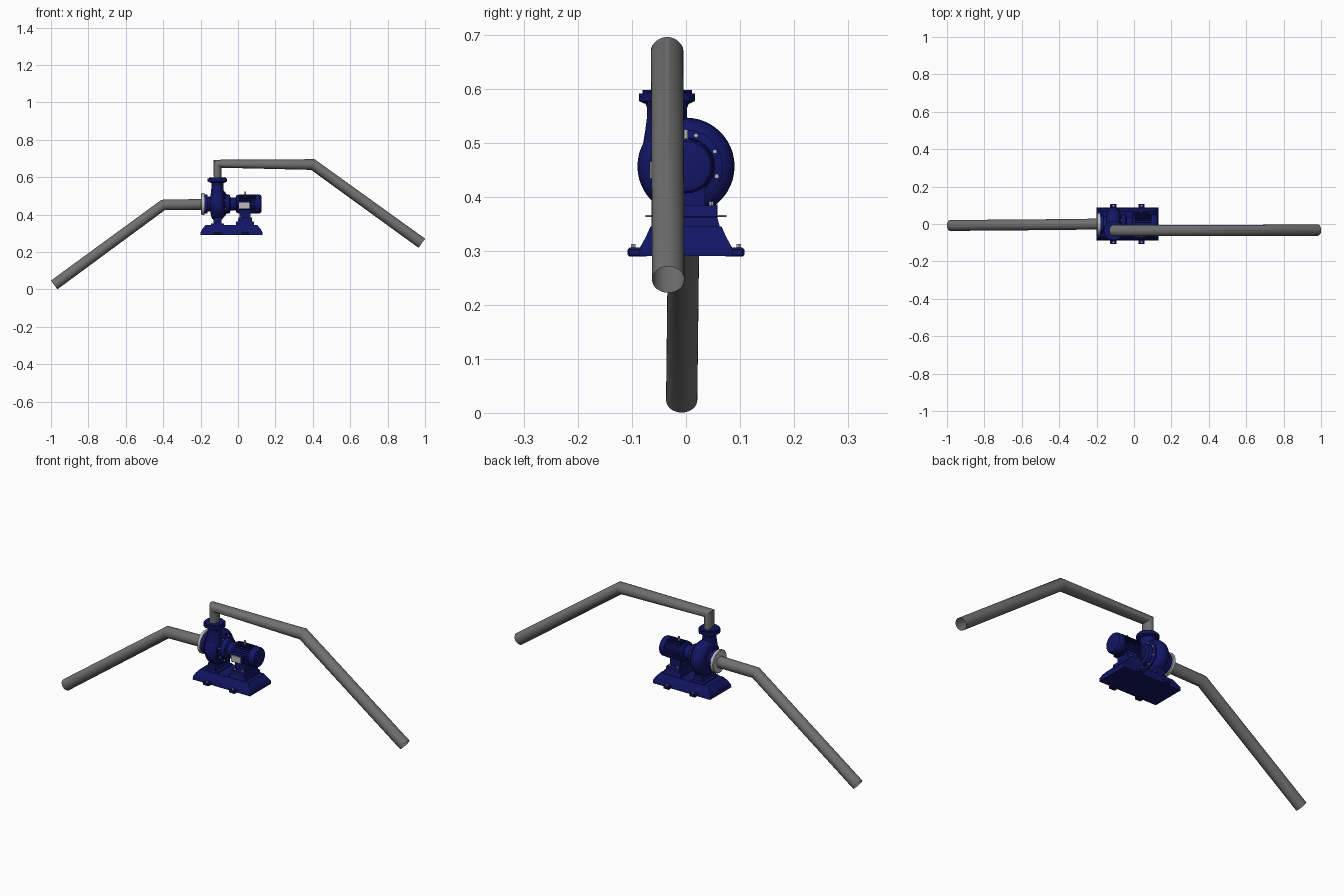
import bpy, bmesh, math
from mathutils import Vector, Matrix

cube = bpy.data.objects.get("Cube")
if cube:
    bpy.data.objects.remove(cube, do_unlink=True)


def material(name, rgb):
    m = bpy.data.materials.new(name)
    m.use_nodes = True
    m.diffuse_color = (*rgb, 1)
    m.node_tree.nodes["Principled BSDF"].inputs["Base Color"].default_value = (*rgb, 1)
    return m


BLUE = material("navy paint", (0.006, 0.008, 0.13))
PIPE = material("pipe grey", (0.16, 0.16, 0.16))
STEEL = material("bare steel", (0.5, 0.5, 0.5))
X, Y, Z = Vector((1, 0, 0)), Vector((0, 1, 0)), Vector((0, 0, 1))
AXIS_Z = 0.457


def finish(name, bm, mat, normals=True):
    if normals:
        bmesh.ops.recalc_face_normals(bm, faces=bm.faces)
    mesh = bpy.data.meshes.new(name)
    bm.to_mesh(mesh)
    bm.free()
    mesh.materials.append(mat)
    ob = bpy.data.objects.new(name, mesh)
    bpy.context.collection.objects.link(ob)
    bpy.ops.object.select_all(action='DESELECT')
    ob.select_set(True)
    bpy.context.view_layer.objects.active = ob
    bpy.ops.object.shade_smooth_by_angle(angle=math.radians(35))
    return ob


def bridge(bm, rings):
    for a, b in zip(rings, rings[1:]):
        n = len(a)
        for i in range(n):
            bm.faces.new((a[i], a[(i + 1) % n], b[(i + 1) % n], b[i]))


def lathe(name, origin, axis, profile, mat, sides=40):
    """Closed solid turned from (distance along axis, radius) pairs."""
    bm = bmesh.new()
    rot = axis.to_track_quat('Z', 'Y')
    rings = []
    for d, r in profile:
        angles = [2 * math.pi * i / sides for i in range(sides)]
        rings.append([bm.verts.new(Vector(origin) + rot @ Vector(
            (r * math.cos(a), r * math.sin(a), d))) for a in angles])
    bridge(bm, rings)
    bm.faces.new(rings[0])
    bm.faces.new(rings[-1])
    return finish(name, bm, mat)


def box(name, lo, hi, mat, turn=0.0, pivot=(0, 0, 0), bevel=0.0):
    bm = bmesh.new()
    lo, hi = Vector(lo), Vector(hi)
    bmesh.ops.create_cube(bm, size=1)
    for v in bm.verts:
        v.co = (lo + hi) / 2 + v.co * (hi - lo)
    if bevel:
        bmesh.ops.bevel(bm, geom=bm.edges[:], offset=bevel, segments=1, affect='EDGES')
    bmesh.ops.rotate(bm, verts=bm.verts, cent=pivot, matrix=Matrix.Rotation(turn, 3, 'X'))
    return finish(name, bm, mat)


def taper(name, layers, mat):
    """Stack of rectangles: (z, x min, x max, half width)."""
    bm = bmesh.new()
    rings = [[bm.verts.new(p) for p in ((a, -w, z), (b, -w, z), (b, w, z), (a, w, z))]
             for z, a, b, w in layers]
    bridge(bm, rings)
    bm.faces.new(rings[0])
    bm.faces.new(rings[-1])
    return finish(name, bm, mat)


def pipe(name, points, radius, first_normal=None, sides=32):
    """Open tube along straight runs, with a single angled ring at each bend."""
    bm = bmesh.new()
    pts = [Vector(p) for p in points]
    rings = []
    for i, p in enumerate(pts):
        t = Vector()
        if i:
            t += (p - pts[i - 1]).normalized()
        if i < len(pts) - 1:
            t += (pts[i + 1] - p).normalized()
        if i == 0 and first_normal:
            t = Vector(first_normal)
        side = Y
        up = t.normalized().cross(side).normalized()
        rings.append([bm.verts.new(p + radius * (side * math.cos(a) + up * math.sin(a)))
                      for a in (2 * math.pi * k / sides for k in range(sides))])
    bridge(bm, rings)
    return finish(name, bm, PIPE)


# Pipes
pipe("suction_pipe", [(-0.18, 0, 0.455), (-0.4, -0.003, 0.452), (-0.983, -0.008, 0.024)], 0.029)
pipe("discharge_pipe", [(-0.11, -0.035, 0.585), (-0.11, -0.035, 0.672),
                        (0.4, -0.035, 0.668), (0.983, -0.033, 0.247)], 0.03, (1, 0, 1))

# Pump casing with suction neck and discharge nozzle
centre = (0, 0, AXIS_Z)
lathe("volute_casing", centre, X, [
    (-0.165, 0.04), (-0.148, 0.04), (-0.145, 0.062), (-0.139, 0.078), (-0.127, 0.087),
    (-0.11, 0.09), (-0.093, 0.087), (-0.081, 0.078), (-0.075, 0.066)], BLUE, 48)
lathe("suction_flange", centre, X, [(-0.197, 0.054), (-0.194, 0.058), (-0.18, 0.058)], STEEL)
lathe("suction_counter_flange", centre, X, [(-0.18, 0.052), (-0.163, 0.052)], BLUE)
nozzle = lathe("discharge_nozzle", (-0.11, -0.035, 0), Z, [
    (0.45, 0.052), (0.49, 0.046), (0.52, 0.041), (0.55, 0.037), (0.565, 0.037), (0.575, 0.041)], BLUE)
for v in nozzle.data.vertices:
    v.co.x = -0.11 + (v.co.x + 0.11) * 0.85
lathe("discharge_flange", (-0.11, -0.035, 0), Z, [
    (0.573, 0.042), (0.578, 0.052), (0.592, 0.052), (0.592, 0.046), (0.598, 0.046)], BLUE)
for k in range(4):
    a = math.pi / 4 + k * math.pi / 2
    lathe("discharge_flange_bolt", (-0.11 + 0.045 * math.cos(a), -0.035 + 0.045 * math.sin(a), 0),
          Z, [(0.57, 0.005), (0.596, 0.005)], BLUE, 6)

# Bearing housing and cover bolts
lathe("casing_cover", centre, X, [(-0.08, 0.068), (-0.07, 0.068), (-0.066, 0.053),
                                  (-0.045, 0.05), (-0.04, 0.036), (-0.012, 0.036),
                                  (-0.008, 0.048), (0.002, 0.048)], BLUE)
for k in range(8):
    a = math.pi * (k + 0.6) / 4
    lathe("cover_bolt", (0, 0.06 * math.cos(a), AXIS_Z + 0.06 * math.sin(a)), X,
          [(-0.072, 0.0045), (-0.063, 0.0045)], STEEL, 6)

# Motor with cooling fins and fan cowl
lathe("motor_body", centre, X, [(0, 0.045), (0.1, 0.045)], BLUE)
lathe("fan_cowl", centre, X, [(0.093, 0.05), (0.116, 0.05), (0.123, 0.046), (0.126, 0.036)], BLUE)
for k in range(28):
    box("cooling_fin", (0.002, -0.0015, AXIS_Z + 0.042), (0.093, 0.0015, AXIS_Z + 0.051),
        BLUE, 2 * math.pi * k / 28, centre)
box("terminal_box", (0.0, -0.062, 0.428), (0.068, -0.03, 0.47), BLUE, bevel=0.003)
box("terminal_box_lid", (0.006, -0.067, 0.434), (0.062, -0.061, 0.466), STEEL)
lathe("lifting_eye", (0.04, 0, 0), Z, [(0.5, 0.004), (0.525, 0.004)], STEEL, 12)

# Base frame
taper("base_frame", [(0.291, -0.2, 0.13, 0.087), (0.307, -0.2, 0.13, 0.085),
                     (0.325, -0.19, 0.12, 0.075), (0.345, -0.172, 0.102, 0.066)], BLUE)

# Pump foot and motor pedestal
taper("pump_foot", [(0.34, -0.145, -0.075, 0.064), (0.352, -0.145, -0.075, 0.06),
                    (0.354, -0.132, -0.088, 0.058), (0.386, -0.132, -0.088, 0.058)], BLUE)
taper("motor_pedestal", [(0.34, -0.012, 0.086, 0.064), (0.362, -0.01, 0.084, 0.058),
                         (0.364, 0.0, 0.076, 0.058), (0.384, 0.002, 0.074, 0.056)], BLUE)
box("motor_foot", (0.008, -0.035, 0.38), (0.068, 0.035, 0.425), BLUE)

# Mounting lugs, anchor bolts and foot shims
for s in (-1, 1):
    for x in (-0.11, 0.04):
        box("mounting_lug", (x - 0.017, min(s * 0.07, s * 0.108), 0.29),
            (x + 0.017, max(s * 0.07, s * 0.108), 0.306), BLUE, bevel=0.003)
        lathe("anchor_bolt", (x, s * 0.098, 0), Z, [(0.3, 0.005), (0.313, 0.005)], STEEL, 6)
    for x in (0.016, 0.06):
        lathe("motor_foot_bolt", (x, s * 0.047, 0), Z, [(0.38, 0.005), (0.392, 0.005)], STEEL, 6)
    lathe("foot_stud", (0.038, 0, 0.365), Y * s, [(0.05, 0.002), (0.075, 0.002)], STEEL, 8)
